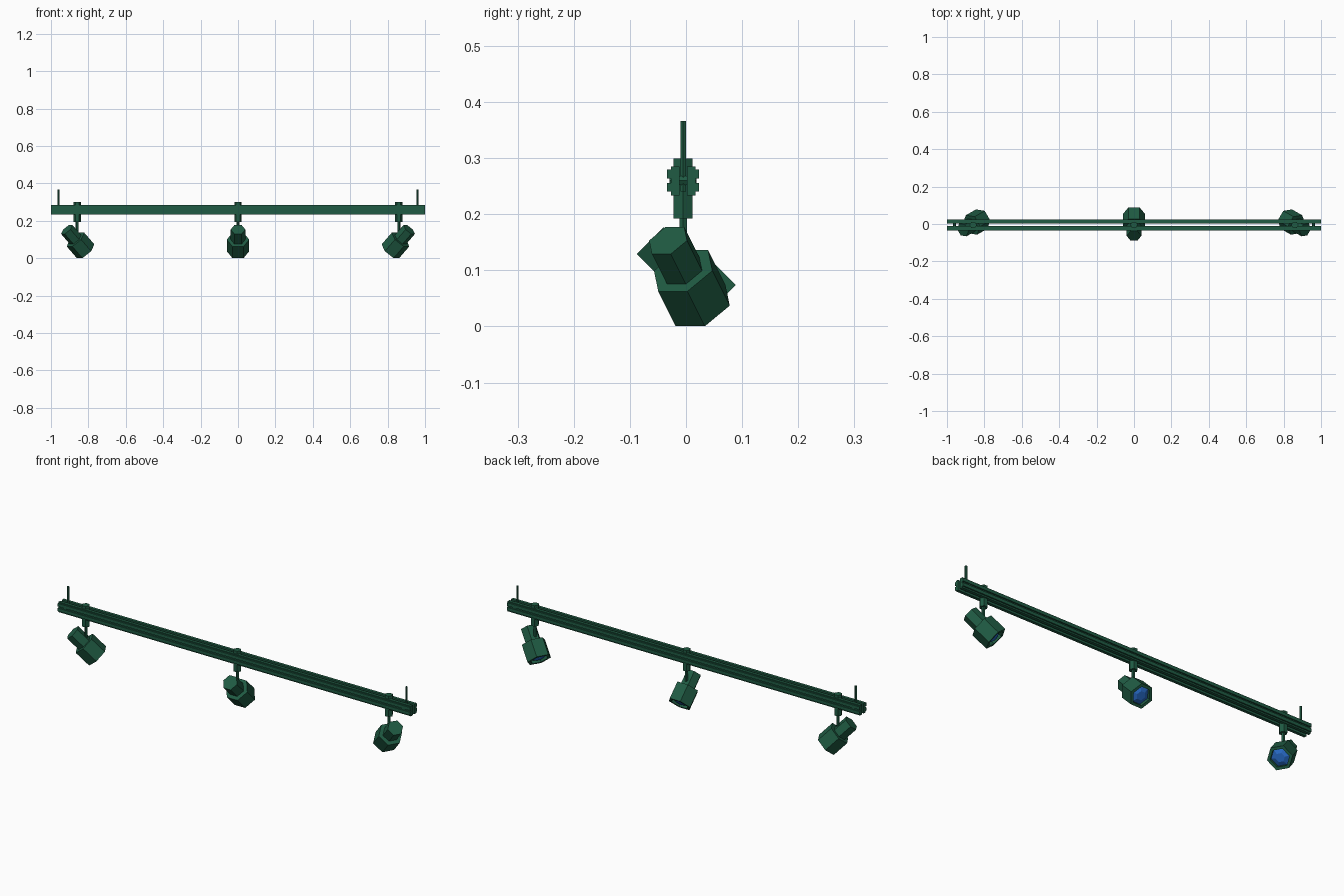
import bpy, bmesh
from math import cos, sin, pi, radians
from mathutils import Matrix, Vector

if "Cube" in bpy.data.objects:
    bpy.data.objects.remove(bpy.data.objects["Cube"])

YC = -0.005  # centre line of the track


def material(name, rgb):
    m = bpy.data.materials.new(name)
    m.diffuse_color = (*rgb, 1)
    m.use_nodes = True
    m.node_tree.nodes["Principled BSDF"].inputs["Base Color"].default_value = m.diffuse_color
    return m


GREEN = material("green_metal", (0.014, 0.105, 0.056))
BLUE = material("blue_glass", (0.02, 0.14, 0.55))


def finish(name, bm, mat, matrix=Matrix()):
    bmesh.ops.recalc_face_normals(bm, faces=bm.faces)
    me = bpy.data.meshes.new(name)
    bm.to_mesh(me)
    bm.free()
    me.materials.append(mat)
    ob = bpy.data.objects.new(name, me)
    ob.matrix_world = matrix
    bpy.context.collection.objects.link(ob)
    return ob


def hex_lathe(name, profile, mat, matrix=Matrix()):
    """Six-sided lathe of (radius, z) points, capped at both ends."""
    bm = bmesh.new()
    rings = [[bm.verts.new((r * cos(i * pi / 3), r * sin(i * pi / 3), z)) for i in range(6)]
             for r, z in profile]
    for a, b in zip(rings, rings[1:]):
        for i in range(6):
            j = (i + 1) % 6
            bm.faces.new((a[i], a[j], b[j], b[i]))
    bm.faces.new(rings[0][::-1])
    bm.faces.new(rings[-1])
    return finish(name, bm, mat, matrix)


def rail(name, side):
    """Rail with two outer flanges, extruded along x."""
    pts = [(0.007, 0.233), (0.022, 0.233), (0.022, 0.240), (0.0285, 0.240),
           (0.0285, 0.256), (0.022, 0.256), (0.022, 0.264), (0.0285, 0.264),
           (0.0285, 0.280), (0.022, 0.280), (0.022, 0.285), (0.007, 0.285)]
    bm = bmesh.new()
    f = bm.faces.new([bm.verts.new((-1, YC + side * y, z)) for y, z in pts])
    ext = bmesh.ops.extrude_face_region(bm, geom=[f])["geom"]
    bmesh.ops.translate(bm, vec=Vector((2, 0, 0)),
                        verts=[v for v in ext if isinstance(v, bmesh.types.BMVert)])
    finish(name, bm, GREEN)


# Twin rails
rail("front_rail", -1)
rail("back_rail", 1)

# Hanging rods with the cross pins that join the rails
for tag, x in (("left", -0.96), ("right", 0.96)):
    at = Matrix.Translation((x, YC, 0))
    hex_lathe(tag + "_hanging_rod", [(0.006, 0.24), (0.006, 0.366)], GREEN, at)
    hex_lathe(tag + "_cross_pin", [(0.009, -0.024), (0.009, 0.024)], GREEN,
              Matrix.Translation((x, YC, 0.26)) @ Matrix.Rotation(pi / 2, 4, 'X'))

# Spotlights: clamp, stem, rear housing, hollow head, lens
for tag, x, turn in (("left", -0.86, -60), ("centre", 0, 0), ("right", 0.86, 60)):
    at = Matrix.Translation((x, YC, 0))
    hex_lathe(tag + "_clamp", [(0.0195, 0.192), (0.0195, 0.299)], GREEN, at)
    hex_lathe(tag + "_stem", [(0.008, 0.10), (0.008, 0.195)], GREEN, at)
    aim = (Matrix.Translation((x, 0, 0.095)) @ Matrix.Rotation(radians(turn), 4, 'Z')
           @ Matrix.Translation((0, -0.006, 0)) @ Matrix.Rotation(radians(-135), 4, 'X'))
    hex_lathe(tag + "_rear_housing", [(0.039, -0.082), (0.039, 0.0)], GREEN, aim)
    hex_lathe(tag + "_lamp_head", [(0.06, -0.006), (0.06, 0.082), (0.045, 0.082),
                                   (0.045, 0.06)], GREEN, aim)
    hex_lathe(tag + "_lens", [(0.0445, 0.061), (0.0445, 0.066), (0.022, 0.077)], BLUE, aim)
